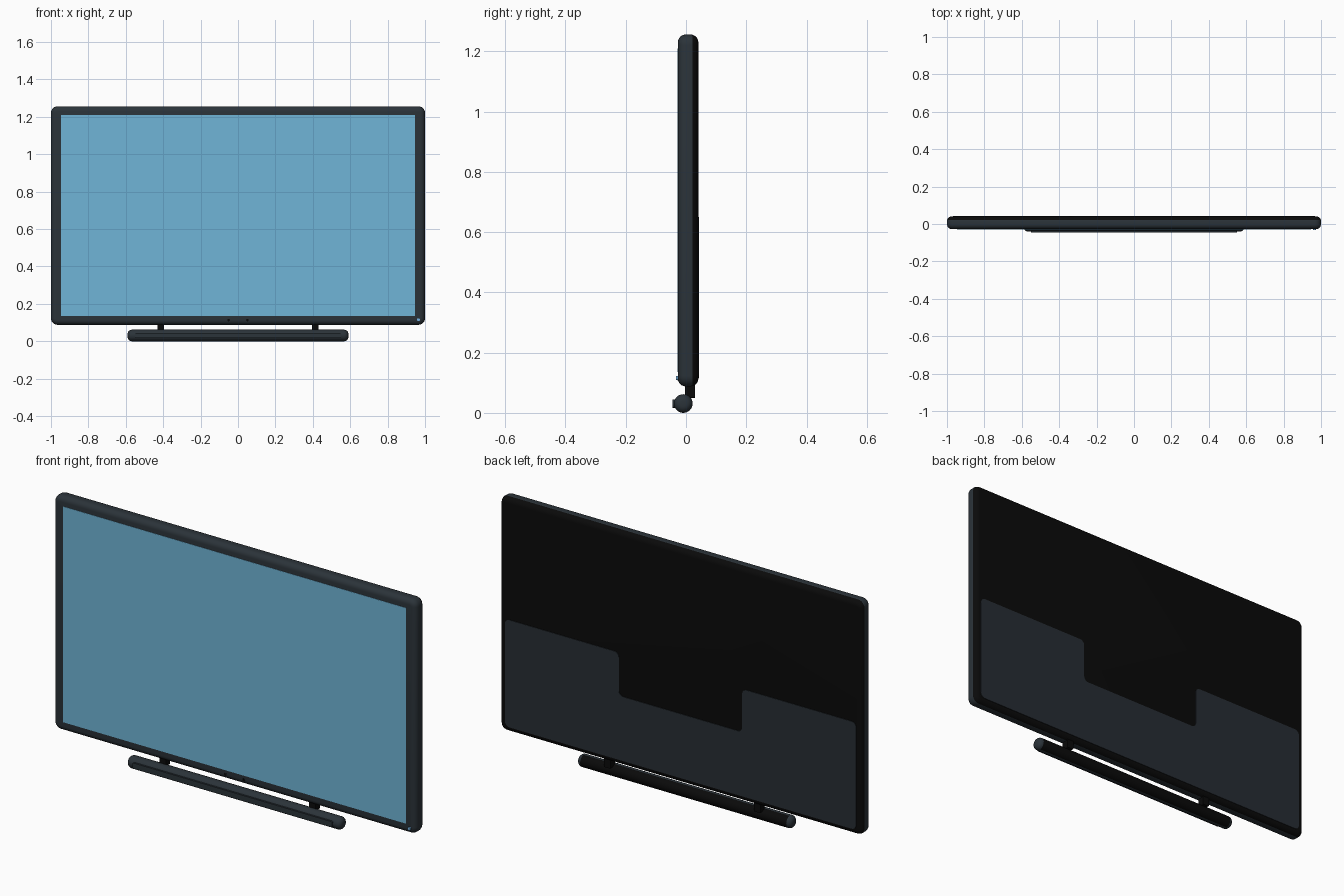
import bpy
import bmesh
from math import radians, pi
from mathutils import Matrix

cube = bpy.data.objects.get("Cube")
if cube:
    bpy.data.objects.remove(cube)


def material(name, rgb):
    m = bpy.data.materials.new(name)
    m.use_nodes = True
    m.diffuse_color = (*rgb, 1)
    m.node_tree.nodes["Principled BSDF"].inputs["Base Color"].default_value = (*rgb, 1)
    return m


SLATE = material("dark slate plastic", (0.024, 0.033, 0.041))
BLACK = material("black plastic", (0.003, 0.003, 0.003))
PANEL = material("charcoal cover", (0.02, 0.026, 0.033))
SCREEN = material("blue screen", (0.16, 0.46, 0.68))
LED = material("pale blue light", (0.2, 0.5, 0.85))


def finish(name, bm, mats, rule=None):
    """Turn a bmesh into an object; rule picks the material of each face."""
    bmesh.ops.recalc_face_normals(bm, faces=bm.faces)
    bm.normal_update()
    if rule:
        for f in bm.faces:
            f.material_index = rule(f)
    mesh = bpy.data.meshes.new(name)
    bm.to_mesh(mesh)
    bm.free()
    for m in mats:
        mesh.materials.append(m)
    ob = bpy.data.objects.new(name, mesh)
    bpy.context.collection.objects.link(ob)
    bpy.ops.object.select_all(action="DESELECT")
    ob.select_set(True)
    bpy.context.view_layer.objects.active = ob
    bpy.ops.object.shade_smooth_by_angle(angle=radians(35))
    return ob


def slab(name, outline, front, back, mats, corner=0, rim=0, rule=None):
    """Extrude an x-z outline from front to back, rounding corners and rims."""
    bm = bmesh.new()
    face = bm.faces.new([bm.verts.new((x, front, z)) for x, z in outline])
    out = bmesh.ops.extrude_face_region(bm, geom=[face], use_keep_orig=True)
    for v in out["geom"]:
        if isinstance(v, bmesh.types.BMVert):
            v.co.y = back
    bmesh.ops.recalc_face_normals(bm, faces=bm.faces)

    def depth(e):
        return abs(e.verts[0].co.y - e.verts[1].co.y)

    if corner:
        bmesh.ops.bevel(bm, geom=[e for e in bm.edges if depth(e) > 1e-5],
                        offset=corner, segments=6, profile=0.5, affect="EDGES")
    if rim:
        bmesh.ops.bevel(bm, geom=[e for e in bm.edges if depth(e) < 1e-5],
                        offset=rim, segments=6, profile=0.5, affect="EDGES")
    return finish(name, bm, mats, rule)


def rect(x0, x1, z0, z1):
    return [(x0, z0), (x1, z0), (x1, z1), (x0, z1)]


# Cabinet: slate front and sides, black rear shell
slab("cabinet", rect(-1, 1, 0.088, 1.256), -0.027, 0.041, [SLATE, BLACK],
     corner=0.035, rim=0.026,
     rule=lambda f: int(f.calc_center_median().y > 0.023))

# Display
slab("screen", rect(-0.946, 0.946, 0.135, 1.21), -0.0285, -0.02, [SCREEN])

# Rear cover with a notch in its upper edge
half = [(0.34, 0.435), (0.34, 0.65), (0.968, 0.65), (0.968, 0.115)]
cover = half + [(-x, z) for x, z in reversed(half)]
slab("rear_cover", cover, 0.036, 0.0435, [PANEL], corner=0.025)

# Indicator light and small sensor marks on the lower bezel
slab("indicator_light", rect(0.958, 0.972, 0.109, 0.123), -0.033, -0.02, [LED],
     corner=0.004)
for side, x in (("left", 0.05), ("right", -0.05)):
    slab(side + "_sensor", rect(x - 0.006, x + 0.006, 0.107, 0.119),
         -0.029, -0.022, [BLACK], corner=0.004)

# Speaker bar: round rod with softened ends and a black back
AXIS_Y, AXIS_Z, RADIUS, LENGTH = -0.009, 0.031, 0.031, 1.18
bm = bmesh.new()
bmesh.ops.create_cone(bm, cap_ends=True, segments=32, radius1=RADIUS,
                      radius2=RADIUS, depth=LENGTH,
                      matrix=Matrix.Translation((0, AXIS_Y, AXIS_Z))
                      @ Matrix.Rotation(pi / 2, 4, "Y"))
ends = [e for e in bm.edges if abs(e.verts[0].co.x - e.verts[1].co.x) < 1e-5]
bmesh.ops.bevel(bm, geom=ends, offset=0.022, segments=5, profile=0.5,
                affect="EDGES")
finish("speaker_bar", bm, [SLATE, BLACK],
       rule=lambda f: int(f.normal.y > 0.25 and abs(f.normal.x) < 0.1))

# Speaker grille
slab("speaker_grille", rect(-0.55, 0.55, 0.017, 0.045), -0.0455, -0.02, [SLATE],
     corner=0.006)

# Hangers that join the speaker bar to the cabinet
for side, x in (("left", 0.413), ("right", -0.413)):
    slab(side + "_hanger", rect(x - 0.018, x + 0.018, 0.05, 0.1),
         -0.004, 0.03, [BLACK], corner=0.004)
